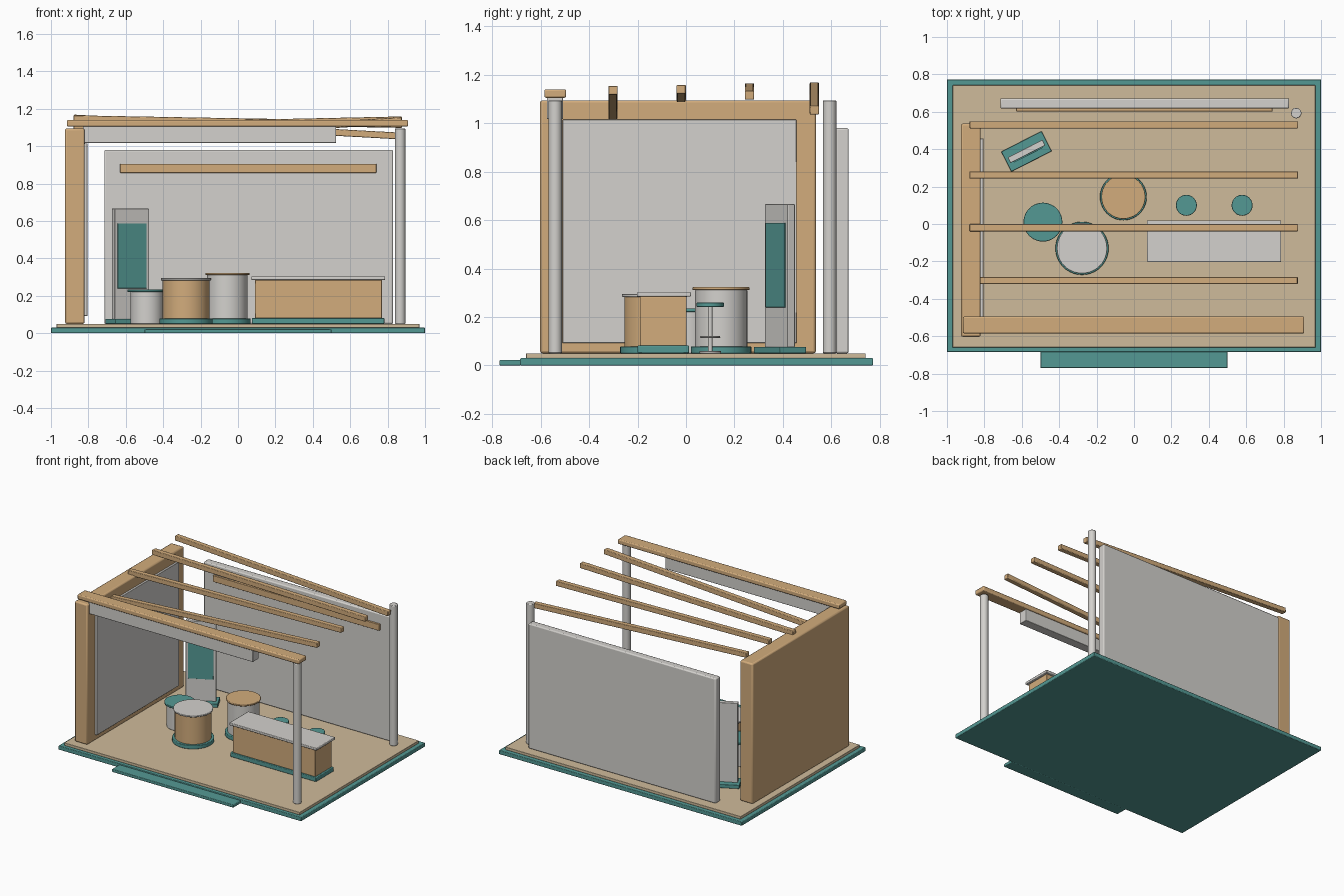
import bpy
import math

if "Cube" in bpy.data.objects:
    bpy.data.objects.remove(bpy.data.objects["Cube"], do_unlink=True)


def material(name, rgb):
    # Convert display 0-255 colour to linear
    lin = [((c / 255 + 0.055) / 1.055) ** 2.4 for c in rgb] + [1]
    m = bpy.data.materials.new(name)
    m.use_nodes = True
    m.diffuse_color = lin
    bsdf = m.node_tree.nodes["Principled BSDF"]
    bsdf.inputs["Base Color"].default_value = lin
    bsdf.inputs["Roughness"].default_value = 0.7
    return m


GREY = material("light grey", (211, 209, 205))
WOOD = material("warm wood", (210, 172, 124))
FLOOR = material("pale floor", (207, 187, 155))
TEAL = material("teal", (84, 153, 148))


def finish(ob, name, mat, bevel):
    ob.name = name
    ob.data.materials.append(mat)
    if bevel:
        mod = ob.modifiers.new("soft edges", "BEVEL")
        mod.width = bevel
        mod.segments = 2
        mod.limit_method = "ANGLE"
        mod.angle_limit = math.radians(40)
    bpy.ops.object.shade_smooth_by_angle(angle=math.radians(35))
    return ob


def box(name, mat, xs, ys, zs, bevel=0.004, rot=(0, 0, 0)):
    """Box from its low and high limits on each axis, turned about its middle."""
    mid = [(a + b) / 2 for a, b in (xs, ys, zs)]
    bpy.ops.mesh.primitive_cube_add(size=1, location=mid, rotation=rot)
    ob = bpy.context.object
    size = [b - a for a, b in (xs, ys, zs)]
    for v in ob.data.vertices:
        v.co = [c * s for c, s in zip(v.co, size)]
    return finish(ob, name, mat, bevel)


def disc(name, mat, x, y, r, z0, z1, bevel=0.003, sides=40):
    bpy.ops.mesh.primitive_cylinder_add(vertices=sides, radius=r, depth=z1 - z0,
                                        location=(x, y, (z0 + z1) / 2))
    return finish(bpy.context.object, name, mat, bevel)


# Platform
box("platform", TEAL, (-1, 1), (-0.685, 0.773), (0, 0.03))
box("front_step", TEAL, (-0.5, 0.5), (-0.77, -0.68), (0, 0.022))
box("floor", FLOOR, (-0.97, 0.97), (-0.66, 0.742), (0.03, 0.05), 0.002)

# Walls
box("side_wall", WOOD, (-0.925, -0.82), (-0.603, 0.537), (0.05, 1.095), 0.01)
box("side_wall_panel", GREY, (-0.83, -0.805), (-0.51, 0.457), (0.092, 1.015), 0.003)
box("back_wall", GREY, (-0.715, 0.83), (0.617, 0.672), (0.05, 0.98), 0.008)
box("back_wall_strip", WOOD, (-0.63, 0.74), (0.602, 0.62), (0.858, 0.905), 0.002)

# Posts, front beam and its fascia
for name, y in (("front_post", -0.54), ("back_post", 0.593)):
    disc(name, GREY, 0.867, y, 0.028, 0.05, 1.095, 0.004)
box("front_beam", WOOD, (-0.915, 0.91), (-0.585, -0.495), (1.105, 1.14), 0.007)
box("front_fascia", GREY, (-0.83, 0.525), (-0.575, -0.508), (1.017, 1.108), 0.003)

# Roof slats, each with its own tilt
for i, (y, z_right, z_left) in enumerate(((-0.302, 1.03, 1.137), (-0.02, 1.104, 1.141),
                                          (0.262, 1.147, 1.116), (0.53, 1.151, 1.054))):
    mid = (z_right + z_left) / 2
    tilt = -math.atan2(z_left - z_right, 1.755)
    box(f"roof_slat_{i + 1}", WOOD, (-0.88, 0.877), (y - 0.019, y + 0.019),
        (mid - 0.018, mid + 0.018), 0.004, (0, tilt, 0))

# Counter
box("counter_base", TEAL, (0.075, 0.782), (-0.2, 0.012), (0.05, 0.082))
box("counter_body", WOOD, (0.09, 0.77), (-0.19, 0.002), (0.08, 0.285))
box("counter_top", GREY, (0.07, 0.787), (-0.203, 0.02), (0.284, 0.303))

# Round display stands
for name, x, y, r, top, body, cap in (("front_stand", -0.278, -0.13, 0.125, 0.295, WOOD, GREY),
                                      ("middle_stand", -0.057, 0.145, 0.108, 0.323, GREY, WOOD)):
    disc(name + "_base", TEAL, x, y, r + 0.017, 0.05, 0.078)
    disc(name + "_body", body, x, y, r, 0.076, top - 0.01)
    disc(name + "_top", cap, x, y, r + 0.01, top - 0.012, top)
disc("low_table_body", GREY, -0.487, 0.01, 0.088, 0.05, 0.222)
disc("low_table_top", TEAL, -0.487, 0.01, 0.104, 0.22, 0.234)

# Stools
for side, x in (("right", 0.28), ("left", 0.578)):
    disc(f"{side}_stool_foot", GREY, x, 0.1, 0.045, 0.05, 0.06)
    disc(f"{side}_stool_pole", GREY, x, 0.1, 0.009, 0.055, 0.245, 0, 16)
    disc(f"{side}_stool_seat", TEAL, x, 0.1, 0.056, 0.241, 0.26)
    bpy.ops.mesh.primitive_torus_add(major_segments=32, minor_segments=8, major_radius=0.038,
                                     minor_radius=0.004, location=(x, 0.1, 0.117))
    finish(bpy.context.object, f"{side}_stool_ring", GREY, 0)

# Information kiosk, turned towards the front left
TURN = math.radians(27)


def kiosk_part(name, mat, length, depth, zs, forward=0, bevel=0.003):
    x = -0.575 + forward * math.sin(TURN)
    y = 0.388 - forward * math.cos(TURN)
    box(name, mat, (x - length / 2, x + length / 2), (y - depth / 2, y + depth / 2),
        zs, bevel, (0, 0, TURN))


kiosk_part("kiosk_base", TEAL, 0.242, 0.12, (0.05, 0.077))
kiosk_part("kiosk_body", GREY, 0.208, 0.034, (0.075, 0.666))
kiosk_part("kiosk_screen", TEAL, 0.172, 0.008, (0.24, 0.588), 0.019, 0.001)
